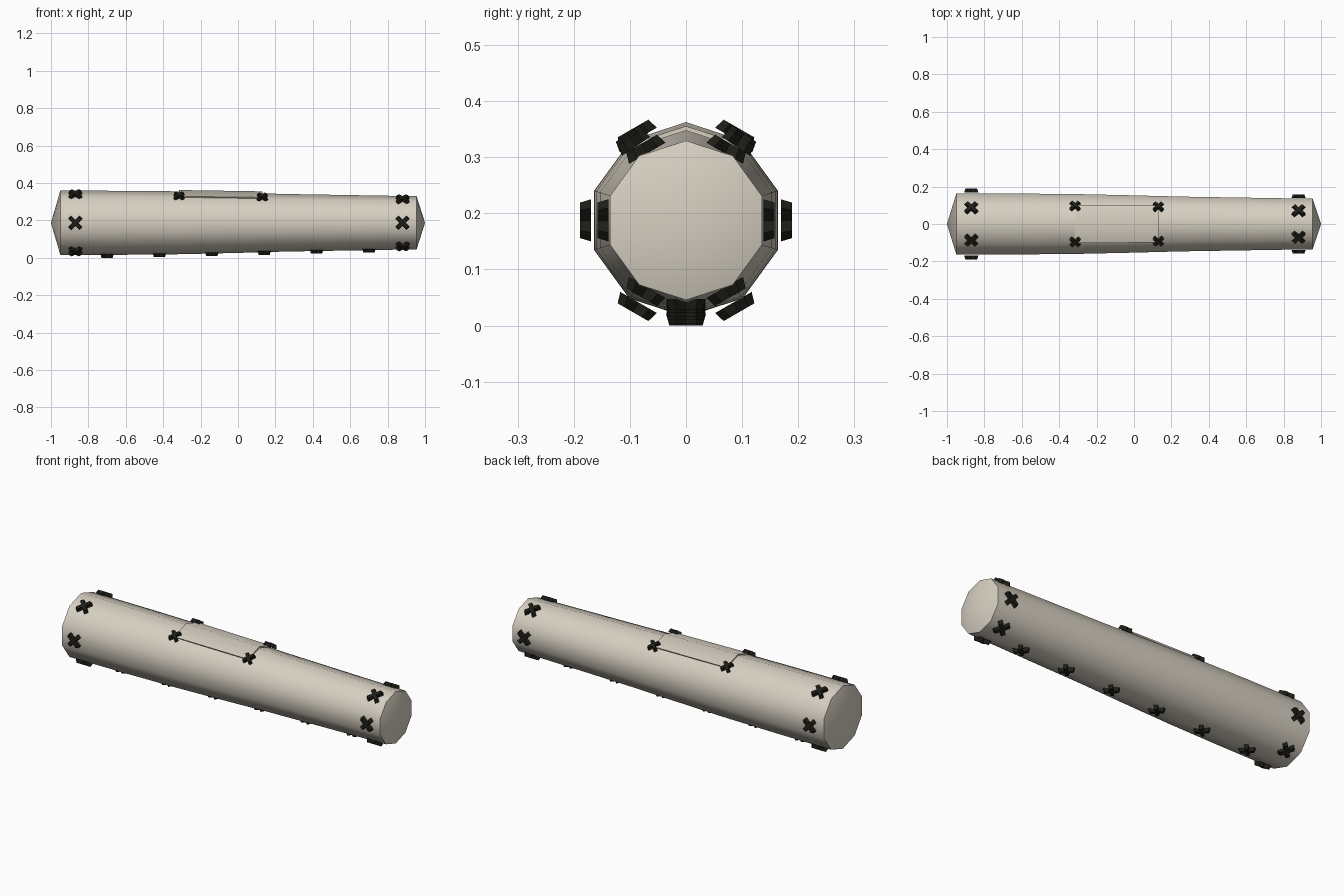
import bpy
import bmesh
from math import radians, cos, sin
from mathutils import Matrix, Vector

cube = bpy.data.objects.get("Cube")
if cube:
    bpy.data.objects.remove(cube, do_unlink=True)

CZ = 0.1875  # height of the roll's axis


def make_material(name, rgb):
    mat = bpy.data.materials.new(name)
    mat.use_nodes = True
    mat.diffuse_color = (*rgb, 1)
    mat.node_tree.nodes["Principled BSDF"].inputs["Base Color"].default_value = (*rgb, 1)
    return mat


cream = make_material("cream cloth", (0.68, 0.63, 0.54))
dark = make_material("dark thread", (0.013, 0.013, 0.009))


def finish(name, bm, mat, smooth=None):
    bmesh.ops.recalc_face_normals(bm, faces=bm.faces)
    mesh = bpy.data.meshes.new(name)
    bm.to_mesh(mesh)
    bm.free()
    mesh.materials.append(mat)
    obj = bpy.data.objects.new(name, mesh)
    bpy.context.collection.objects.link(obj)
    if smooth:
        bpy.ops.object.select_all(action='DESELECT')
        obj.select_set(True)
        bpy.context.view_layer.objects.active = obj
        bpy.ops.object.shade_smooth_by_angle(angle=radians(smooth))
    return obj


def on_axis(x, r, degrees):
    a = radians(degrees)
    return Vector((x, r * cos(a), CZ + r * sin(a)))


# Tapered ten-sided roll with shallow pointed ends
profile = [(-0.95, 0.172), (-0.6, 0.171), (-0.3, 0.168), (0, 0.161),
           (0.25, 0.154), (0.6, 0.148), (0.955, 0.142)]
bm = bmesh.new()
rings = [[bm.verts.new(on_axis(x, r, 18 + 36 * i)) for i in range(10)] for x, r in profile]
for a, b in zip(rings, rings[1:]):
    for i in range(10):
        j = (i + 1) % 10
        bm.faces.new((a[i], a[j], b[j], b[i]))
for ring, tip_x in ((rings[0], -1), (rings[-1], 1)):
    tip = bm.verts.new((tip_x, 0, CZ))
    for i in range(10):
        bm.faces.new((ring[i], ring[(i + 1) % 10], tip))
finish("roll_body", bm, cream, 40)

# Raised patch lying over the two top facets
bm = bmesh.new()
layers = []
for drop in (0, 0.008):
    layers.append([[bm.verts.new(on_axis(x, r - drop, a)) for a in (54, 90, 126)]
                   for x, r in ((-0.315, 0.175), (0.13, 0.168))])
for left, right in layers:
    for i in range(2):
        bm.faces.new((left[i], left[i + 1], right[i + 1], right[i]))
rims = [left + right[::-1] for left, right in layers]
for i in range(6):
    j = (i + 1) % 6
    bm.faces.new((rims[0][i], rims[0][j], rims[1][j], rims[1][i]))
finish("top_patch", bm, cream, 40)


# Cross stitch: two crossed bars narrowing outwards
def stitch(name, x, r, degrees, size=0.07):
    bm = bmesh.new()
    for turn in (45, -45):
        bar = bmesh.ops.create_cube(bm, size=1)["verts"]
        for v in bar:
            v.co = Vector((v.co.x * size * 1.2, v.co.y * size * 0.32, v.co.z * 0.02))
            if v.co.z > 0:
                v.co.x *= 0.84
                v.co.y *= 0.84
        bmesh.ops.rotate(bm, verts=bar, matrix=Matrix.Rotation(radians(turn), 3, 'Z'))
    place = Matrix.Translation(on_axis(x, r, degrees)) @ Matrix.Rotation(radians(degrees - 90), 4, 'X')
    bmesh.ops.transform(bm, matrix=place, verts=bm.verts)
    finish(name, bm, dark)


for end, x, r in (("right", -0.87, 0.179), ("left", 0.88, 0.148)):
    for n in range(6):
        stitch(f"{end}_end_stitch_{n + 1}", x, r, 60 * n)

for end, x, r in (("right", -0.315, 0.176), ("left", 0.13, 0.169)):
    for side, angle in (("back", 56), ("front", 124)):
        stitch(f"patch_stitch_{end}_{side}", x, r, angle, 0.056)

for n, r in enumerate((0.177, 0.174, 0.168, 0.161, 0.155, 0.150)):
    stitch(f"bottom_stitch_{n + 1}", -0.70 + 0.28 * n, r, 270, 0.066)
